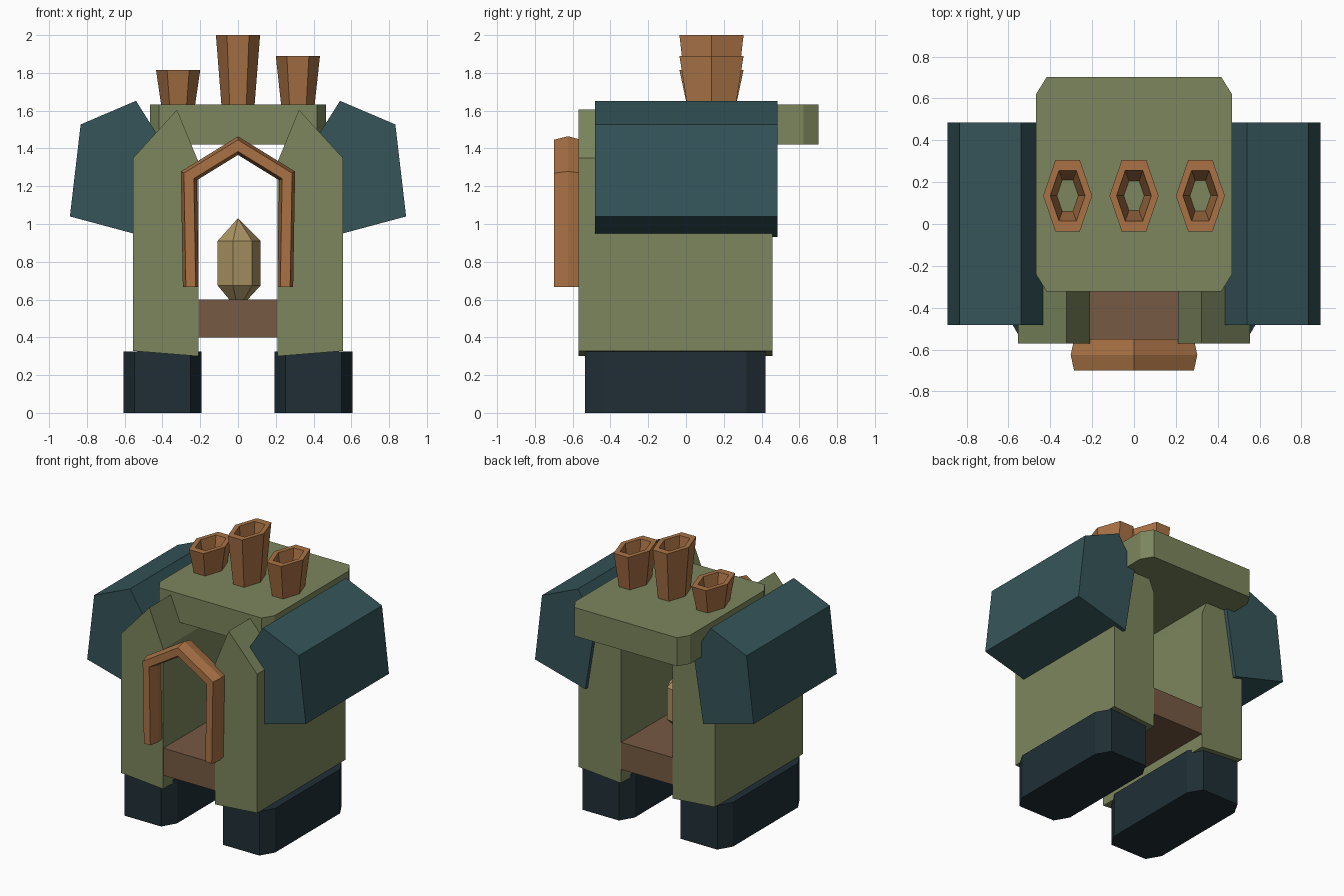
import bpy, bmesh
from math import cos, sin, pi
from mathutils import Vector

if "Cube" in bpy.data.objects:
    bpy.data.objects.remove(bpy.data.objects["Cube"])

COLOURS = {
    "olive": (0.20, 0.24, 0.11), "teal": (0.035, 0.09, 0.10), "navy": (0.014, 0.028, 0.037),
    "copper": (0.40, 0.17, 0.06), "brown": (0.18, 0.10, 0.055), "gold": (0.40, 0.29, 0.12)}
MATS = {}
for key, rgb in COLOURS.items():
    MATS[key] = bpy.data.materials.new(key)
    MATS[key].diffuse_color = (*rgb, 1)


def loft(name, rings, colour, loop=False):
    """Skin a list of equal-length rings; cap the ends, or join them if loop."""
    bm = bmesh.new()
    vs = [[bm.verts.new(p) for p in ring] for ring in rings]
    n = len(vs[0])
    pairs = list(zip(vs, vs[1:])) + ([(vs[-1], vs[0])] if loop else [])
    for a, b in pairs:
        for i in range(n):
            j = (i + 1) % n
            bm.faces.new((a[i], a[j], b[j], b[i]))
    if not loop:
        bm.faces.new(vs[0])
        bm.faces.new(vs[-1])
    bmesh.ops.recalc_face_normals(bm, faces=bm.faces)
    mesh = bpy.data.meshes.new(name)
    bm.to_mesh(mesh)
    bm.free()
    mesh.materials.append(MATS[colour])
    ob = bpy.data.objects.new(name, mesh)
    bpy.context.collection.objects.link(ob)
    return ob


def prism_y(name, profile, y0, y1, colour):
    return loft(name, [[(x, y, z) for x, z in profile] for y in (y0, y1)], colour)


def chamfer_box(name, x0, x1, y0, y1, z0, z1, cx, cy, colour):
    outline = [(x0 + cx, y0), (x1 - cx, y0), (x1, y0 + cy), (x1, y1 - cy),
               (x1 - cx, y1), (x0 + cx, y1), (x0, y1 - cy), (x0, y0 + cy)]
    return loft(name, [[(x, y, z) for x, y in outline] for z in (z0, z1)], colour)


def ngon(n, rx, ry, cx, cy, z):
    return [(cx + rx * cos(2 * pi * i / n), cy + ry * sin(2 * pi * i / n), z) for i in range(n)]


# mirrored side parts: foot, wall, shoulder slab
WALL = [(0.21, 0.30), (0.555, 0.328), (0.555, 1.35), (0.323, 1.605), (0.21, 1.33)]
SHOULDER = [(0.54, 1.652), (0.833, 1.527), (0.89, 1.04), (0.48, 0.93), (0.40, 1.43)]
for s, side in ((-1, "left"), (1, "right")):
    xa, xb = sorted((s * 0.193, s * 0.607))
    chamfer_box(f"foot_{side}", xa, xb, -0.535, 0.42, 0, 0.325, 0.058, 0.10, "navy")
    prism_y(f"wall_{side}", [(s * x, z) for x, z in WALL], -0.57, 0.457, "olive")
    prism_y(f"shoulder_{side}", [(s * x, z) for x, z in SHOULDER], -0.483, 0.485, "teal")

# roof slab and floor
chamfer_box("roof", -0.467, 0.467, -0.322, 0.702, 1.422, 1.632, 0.05, 0.08, "olive")
prism_y("floor", [(-0.33, 0.40), (0.33, 0.40), (0.33, 0.60), (-0.33, 0.60)], -0.568, 0.455, "brown")

# hollow flared chimneys
for name, x, top in (("left", -0.317, 1.815), ("middle", 0, 2.0), ("right", 0.317, 1.89)):
    steps = ((0.73, 1.60), (1, top), (0.71, top), (0.39, 1.60))
    loft(f"chimney_{name}", [ngon(6, 0.117 * k, 0.196 * k, x, 0.135, z) for k, z in steps],
         "copper", loop=True)

# pointed arch: hexagonal section swept with mitred corners
SECTION = [(0.042, 0), (0.026, 0.075), (-0.026, 0.075), (-0.042, 0), (-0.026, -0.075), (0.026, -0.075)]
path = [Vector(p) for p in ((-0.25, 0.667), (-0.26, 1.255), (0, 1.415), (0.26, 1.255), (0.25, 0.667))]
dirs = [(b - a).normalized() for a, b in zip(path, path[1:])]
rings = []
for i, p in enumerate(path):
    d0, d1 = dirs[max(i - 1, 0)], dirs[min(i, len(dirs) - 1)]
    t = (d0 + d1).normalized()
    normal = Vector((-t.y, t.x)) / t.dot(d0)
    rings.append([(p.x + normal.x * u, -0.625 + v, p.y + normal.y * u) for u, v in SECTION])
loft("door_arch", rings, "copper")

# seven-sided crystal standing on the floor
loft("crystal", [ngon(7, r, r, 0, 0.02, z) for r, z in
                 ((0.005, 0.55), (0.12, 0.675), (0.12, 0.91), (0.001, 1.03))], "gold")

for m in bpy.data.materials:
    if m.users and not m.is_grease_pencil:
        m.use_nodes = True
        m.node_tree.nodes["Principled BSDF"].inputs["Base Color"].default_value = m.diffuse_color
